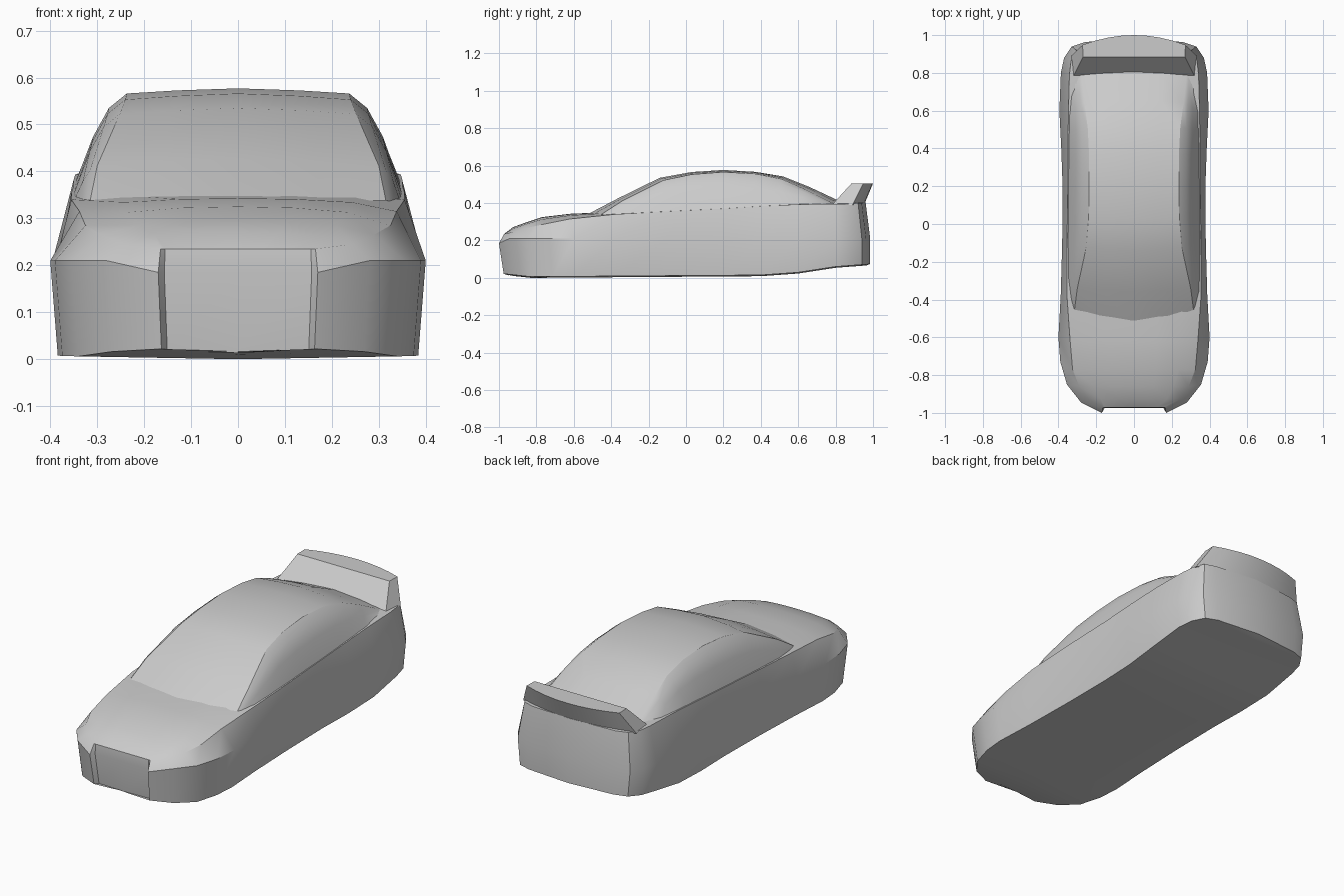
import bpy, bmesh, math

if "Cube" in bpy.data.objects:
    bpy.data.objects.remove(bpy.data.objects["Cube"])


def interp(table, y):
    """Piecewise-linear profile lookup."""
    if y <= table[0][0]:
        return table[0][1]
    for (a, u), (b, v) in zip(table, table[1:]):
        if y <= b:
            return u + (v - u) * (y - a) / (b - a)
    return table[-1][1]


def loft(name, halves, closed, caps=False, angle=28):
    """Mirror each half section across x = 0 and skin consecutive sections."""
    bm = bmesh.new()
    rows = []
    for half in halves:
        full = half + [(-x, y, z) for x, y, z in reversed(half)]
        rows.append([bm.verts.new(p) for p in full])
    n = len(rows[0])
    for a, b in zip(rows, rows[1:]):
        for i in range(n if closed else n - 1):
            j = (i + 1) % n
            bm.faces.new((a[i], a[j], b[j], b[i]))
    if caps:
        bm.faces.new(rows[0])
        bm.faces.new(rows[-1])
    bmesh.ops.remove_doubles(bm, verts=bm.verts, dist=0.0005)
    bmesh.ops.dissolve_degenerate(bm, edges=bm.edges, dist=0.0002)
    bmesh.ops.recalc_face_normals(bm, faces=bm.faces)
    mesh = bpy.data.meshes.new(name)
    bm.to_mesh(mesh)
    bm.free()
    ob = bpy.data.objects.new(name, mesh)
    bpy.context.collection.objects.link(ob)
    bpy.ops.object.select_all(action='DESELECT')
    ob.select_set(True)
    bpy.context.view_layer.objects.active = ob
    bpy.ops.object.shade_smooth_by_angle(angle=math.radians(angle))
    return ob


# Lengthwise profiles: underside and crown of the bonnet / rear deck
under = [(-1, .022), (-.85, .006), (.4, .015), (.75, .04), (.8, .06), (1, .075)]
crown = [(-.972, .235), (-.92, .275), (-.77, .325), (-.6, .345), (-.45, .35),
         (.6, .40), (1, .405)]

# Body plan from nose to tail: widest line (x, y), shoulder line (x, y, z)
plan = [
    (0, -.975, 0, -.972, .235), (.157, -.975, .155, -.972, .235),
    (.17, -1.0, .165, -.972, .235), (.28, -.945, .245, -.925, .245),
    (.355, -.85, .29, -.86, .265), (.39, -.73, .325, -.77, .285),
    (.40, -.6, .338, -.62, .315), (.388, -.38, .355, -.38, .34),
    (.38, -.1, .355, -.1, .355), (.378, .2, .35, .2, .37),
    (.385, .4, .35, .4, .383), (.395, .6, .347, .6, .393),
    (.387, .8, .342, .79, .395), (.37, .88, .333, .865, .396),
    (.33, .94, .305, .92, .40), (.26, .963, .245, .94, .40),
    (0, .985, 0, .96, .405)]
shoulder = [(p[3], p[4]) for p in plan[2:]]

# Lower body shell
sections = []
for xm, ym, xs, ys, zs in plan:
    yb = ym * .975 if ym < -.7 else ym
    zb = interp(under, ym)
    zm = .185 if ym < -.97 else .21
    zc = max(zs, interp(crown, ys))
    sections.append([
        (0, max(yb, -.95), zb - .006 if 0 < xm else zb),
        (xm * .96, yb, zb),
        (xm, ym, zm),
        (xs, ys, zs),
        (xs * .72, ys, zs + (zc - zs) * .7),
        (xs * .36, ys, zs + (zc - zs) * .94),
        (0, ys, zc)])
loft("car_body", sections, closed=True)

# Cabin: centre line (y, z), roof edge (x, y, z), foot (x, y)
ribs = [
    (-.53, .338, .315, -.455, .338, .347, -.37),
    (-.36, .427, .30, -.34, .412, .350, -.28),
    (-.14, .535, .252, -.12, .522, .352, -.10),
    (.03, .566, .240, .03, .553, .350, .05),
    (.20, .577, .237, .20, .566, .349, .20),
    (.37, .567, .238, .37, .556, .348, .36),
    (.52, .542, .245, .51, .528, .346, .49),
    (.66, .486, .262, .64, .472, .344, .59),
    (.79, .425, .275, .76, .410, .335, .69),
    (.88, .385, .28, .86, .375, .325, .80)]
sections = []
for yc, zc, xe, ye, ze, xf, yf in ribs:
    zf = interp(shoulder, yf) - .008
    bulge = .016 * max(0, min(1, (ze - zf) / .2))

    def side(t):
        return (xe + (xf - xe) * t + bulge, ye + (yf - ye) * t,
                ze + (zf - ze) * t + bulge * .6)
    sections.append([
        (xf, yf, zf), side(.5), side(.2), (xe, ye, ze),
        (xe * .55, ye + (yc - ye) * .6, ze + (zc - ze) * .6),
        (0, yc, zc)])
loft("cabin", sections, closed=False)

# Rear spoiler: tapered block, straight front edge and bowed rear edge
sections = []
for z, xf, yf, xr, yr, yc in [(.39, .322, .78, .333, .89, .952),
                              (.505, .27, .885, .272, .948, 1.0)]:
    arc = [(xr * t, yc - (yc - yr) * t * t, z) for t in (1, .75, .5, .25, 0)]
    sections.append([(0, yf, z), (xf, yf, z)] + arc)
bottom, top = sections
bottom = [(x, y, z) for x, y, z in bottom]
loft("rear_spoiler", [bottom, top], closed=True, caps=True)
